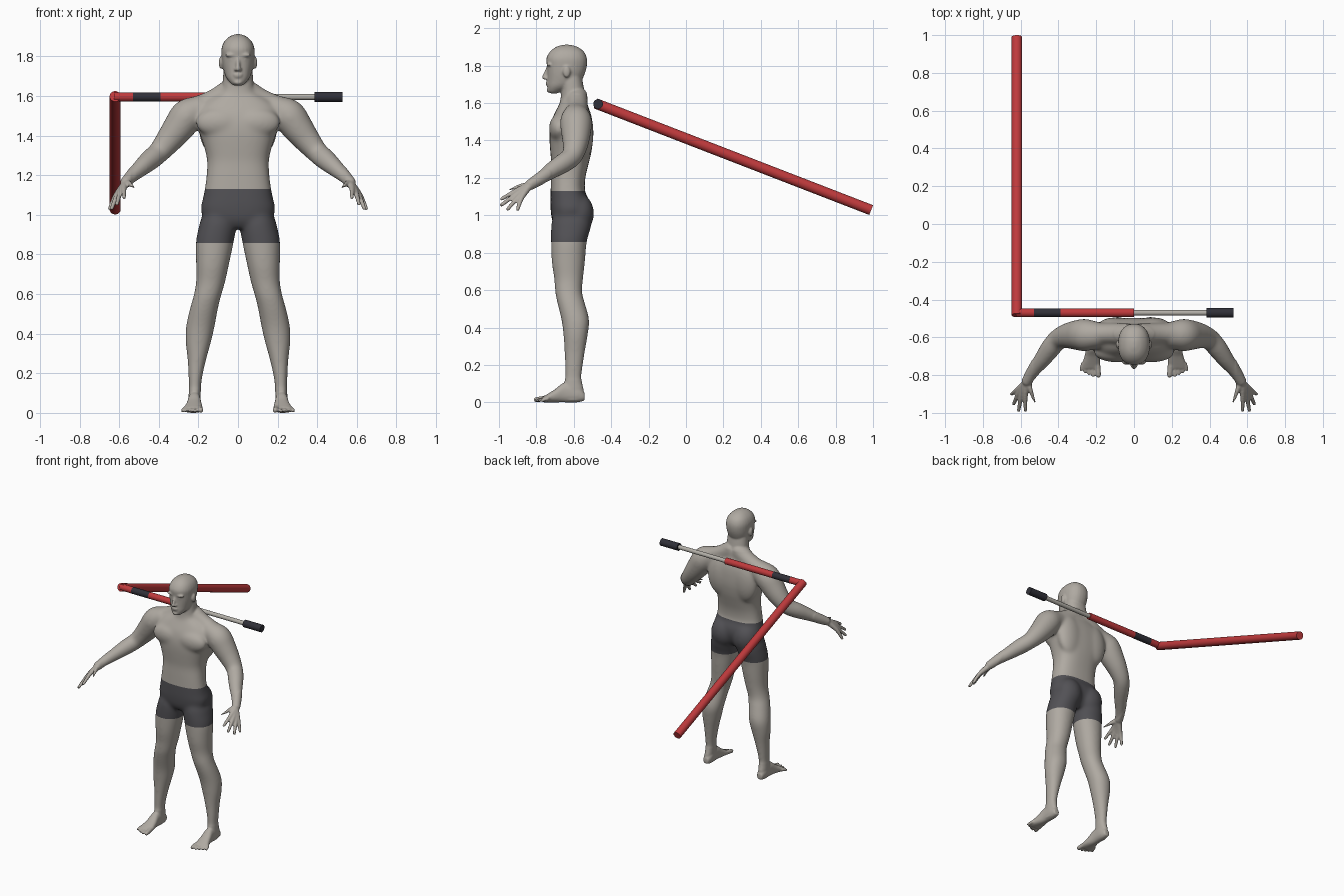
import bpy, bmesh, math
from mathutils import Vector, Matrix

if "Cube" in bpy.data.objects:
    bpy.data.objects.remove(bpy.data.objects["Cube"])


def material(name, r, g, b):
    m = bpy.data.materials.new(name)
    m.use_nodes = True
    m.diffuse_color = (r, g, b, 1)
    m.node_tree.nodes["Principled BSDF"].inputs["Base Color"].default_value = (r, g, b, 1)
    return m


SKIN = material("warm grey skin", .43, .40, .36)
SHORTS = material("charcoal shorts", .085, .083, .092)
RED = material("red pole", .52, .042, .045)
BLACK = material("black grip", .03, .03, .04)
GREY = material("pale grey rod", .45, .43, .39)

body = bmesh.new()
SIDES = 28


def spline(rows, steps=4):
    """Catmull-Rom interpolation of rows of numbers."""
    v = [Vector(r) for r in rows]
    v = [v[0]] + v + [v[-1]]
    out = []
    for a, b, c, d in zip(v, v[1:], v[2:], v[3:]):
        for i in range(steps):
            t = i / steps
            out.append(b + (c - a) * (t / 2) + (a * 2 - b * 5 + c * 4 - d) * (t * t / 2)
                       + (b * 3 - a - c * 3 + d) * (t ** 3 / 2))
    return out + [v[-1]]


def skin_rings(rings):
    loops = [[body.verts.new(p) for p in ring] for ring in rings]
    for a, b in zip(loops, loops[1:]):
        for i in range(SIDES):
            j = (i + 1) % SIDES
            body.faces.new((a[i], a[j], b[j], b[i]))
    body.faces.new(loops[0][::-1])
    body.faces.new(loops[-1])


def loft(rows, side=1, along_y=False, power=2.3):
    """Rows: station, then low and high limits on the two other axes."""
    rings = []
    for s, a0, a1, b0, b1 in spline(rows):
        ring = []
        for i in range(SIDES):
            t = math.tau * i / SIDES
            c, n = math.cos(t), math.sin(t)
            a = (a0 + a1) / 2 + (a1 - a0) / 2 * math.copysign(abs(c) ** (2 / power), c)
            b = (b0 + b1) / 2 + (b1 - b0) / 2 * math.copysign(abs(n) ** (2 / power), n)
            ring.append((side * a, s, b) if along_y else (side * a, b, s))
        rings.append(ring)
    skin_rings(rings)


def column(rows, power=2.3):
    """Centred loft: height, half width, front, back."""
    loft([(z, -w, w, f, b) for z, w, f, b in rows], power=power)


def ball(x, y, z, sx, sy, sz):
    m = Matrix.Translation((x, y, z)) @ Matrix.Diagonal((sx, sy, sz, 1))
    bmesh.ops.create_uvsphere(body, u_segments=24, v_segments=14, radius=1, matrix=m)


def tube(rows, side):
    """Round limb through points with radii, with round ends."""
    pts = [(Vector((side * p[0], p[1], p[2])), p[3]) for p in spline(rows)]
    rings = []
    for i, (p, r) in enumerate(pts):
        t = (pts[min(i + 1, len(pts) - 1)][0] - pts[max(i - 1, 0)][0]).normalized()
        u = t.cross(Vector((0, 0, 1))).normalized()
        w = t.cross(u)
        rings.append([p + (u * math.cos(k) + w * math.sin(k)) * r
                      for k in (math.tau * j / SIDES for j in range(SIDES))])
    skin_rings(rings)
    for p, r in (pts[0], pts[-1]):
        ball(*p, r, r, r)


# Torso
column([(.93, .09, -.69, -.56), (.97, .165, -.715, -.53), (1.03, .188, -.724, -.512),
        (1.08, .178, -.725, -.518), (1.13, .168, -.724, -.54), (1.20, .159, -.722, -.538),
        (1.27, .156, -.72, -.522), (1.33, .168, -.725, -.507), (1.40, .19, -.73, -.497),
        (1.46, .21, -.728, -.497), (1.52, .21, -.714, -.503), (1.57, .17, -.69, -.518),
        (1.61, .10, -.67, -.54), (1.64, .05, -.66, -.55)], power=2.5)
# Neck
column([(1.57, .10, -.68, -.52), (1.65, .080, -.668, -.54),
        (1.72, .074, -.67, -.553), (1.77, .07, -.67, -.56)])
# Head
column([(1.652, .02, -.725, -.69), (1.664, .036, -.737, -.66), (1.69, .058, -.741, -.60),
        (1.72, .070, -.741, -.56), (1.76, .079, -.742, -.54), (1.80, .083, -.744, -.53),
        (1.84, .083, -.746, -.53), (1.875, .069, -.727, -.546), (1.90, .042, -.695, -.58),
        (1.912, .012, -.655, -.62)])
# Nose, lips and chin
tube([(0, -.738, 1.79, .008), (0, -.750, 1.76, .010), (0, -.757, 1.738, .013)], 1)
for s in (-1, 1):
    ball(s * .011, -.747, 1.733, .009, .011, .008)
ball(0, -.740, 1.708, .024, .010, .006)
ball(0, -.739, 1.697, .020, .010, .006)
ball(0, -.733, 1.668, .022, .012, .012)

for s in (-1, 1):
    # Brow, eye and ear
    ball(s * .034, -.731, 1.806, .032, .015, .010)
    ball(s * .032, -.727, 1.784, .014, .011, .008)
    ball(s * .086, -.638, 1.768, .011, .020, .032)
    # Chest, back, seat and shoulder muscles
    ball(s * .090, -.680, 1.465, .125, .053, .075)
    ball(s * .100, -.55, 1.44, .10, .056, .15)
    ball(s * .088, -.572, 1.01, .092, .081, .105)
    tube([(.03, -.585, 1.63, .06), (.13, -.58, 1.575, .055), (.24, -.585, 1.525, .06)], s)
    # Arm
    tube([(.20, -.588, 1.53, .072), (.255, -.588, 1.50, .086), (.30, -.588, 1.44, .080),
          (.35, -.592, 1.375, .068), (.40, -.61, 1.315, .056), (.44, -.655, 1.28, .054),
          (.48, -.71, 1.245, .047), (.53, -.775, 1.20, .036), (.565, -.83, 1.165, .029)], s)
    # Hand: each finger runs from the wrist over the knuckle to the tip
    for knuckle, tip in (((.575, -.905, 1.133), (.575, -.985, 1.088)),
                         ((.594, -.905, 1.115), (.611, -.987, 1.055)),
                         ((.609, -.893, 1.101), (.637, -.953, 1.033)),
                         ((.619, -.878, 1.094), (.647, -.900, 1.032)),
                         ((.543, -.885, 1.155), (.524, -.945, 1.137))):
        wrist = Vector((.568, -.838, 1.158)).lerp(Vector(knuckle), .12)
        tube([(*wrist, .020), (*knuckle, .0135), (*tip, .0098)], s)
    # Leg
    loft([(1.04, .05, .15, -.69, -.56), (.98, .012, .186, -.715, -.51),
          (.93, .010, .20, -.722, -.51), (.86, .022, .213, -.722, -.53),
          (.75, .045, .212, -.718, -.54), (.66, .065, .212, -.705, -.55),
          (.59, .085, .225, -.70, -.555), (.53, .10, .242, -.688, -.54),
          (.44, .117, .262, -.666, -.517), (.36, .135, .265, -.656, -.525),
          (.27, .16, .255, -.65, -.54), (.18, .18, .25, -.648, -.553),
          (.12, .187, .248, -.648, -.558), (.06, .19, .25, -.66, -.546),
          (.01, .195, .245, -.66, -.55)], s, power=2.1)
    # Foot and toes
    loft([(-.542, .20, .24, .01, .05), (-.58, .188, .25, 0, .09), (-.65, .188, .252, 0, .105),
          (-.70, .182, .262, 0, .07), (-.74, .178, .274, 0, .045),
          (-.765, .182, .274, 0, .03)], s, along_y=True)
    tube([(.194, -.745, .022, .016), (.188, -.80, .014, .014)], s)
    for i in range(4):
        x = .217 + .018 * i
        tube([(x, -.74, .02, .011), (x + .003 * i, -.803 + .011 * i, .011, .009)], s)

# Fuse the body parts into one surface
raw = bpy.data.meshes.new("body_parts")
body.to_mesh(raw)
body.free()
helper = bpy.data.objects.new("body_parts", raw)
bpy.context.collection.objects.link(helper)
fuse = helper.modifiers.new("fuse", "REMESH")
fuse.mode, fuse.voxel_size = "VOXEL", .0058
bpy.context.view_layer.update()
mesh = bpy.data.meshes.new_from_object(helper.evaluated_get(bpy.context.evaluated_depsgraph_get()))
bpy.data.objects.remove(helper)
mesh.materials.clear()
mesh.materials.append(SKIN)
mesh.materials.append(SHORTS)

# Soften muscles strongly, and the face, hands and feet lightly
bm = bmesh.new()
bm.from_mesh(mesh)
soft = [v for v in bm.verts if abs(v.co.x) < .54 and .12 < v.co.z < 1.65]
for verts, times in ((soft, 30), (bm.verts[:], 2)):
    for _ in range(times):
        bmesh.ops.smooth_vert(bm, verts=verts, factor=.5,
                              use_axis_x=True, use_axis_y=True, use_axis_z=True)

# Shorts: cut clean edges at hem and waist, then colour between them
HEM, WAIST = .857, 1.13
for z in (HEM, WAIST):
    bmesh.ops.bisect_plane(bm, geom=bm.verts[:] + bm.edges[:] + bm.faces[:],
                           plane_co=(0, 0, z), plane_no=(0, 0, 1))
for f in bm.faces:
    c = f.calc_center_median()
    f.material_index = int(HEM < c.z < WAIST and abs(c.x) < .33)
    f.smooth = True
bm.to_mesh(mesh)
bm.free()
man = bpy.data.objects.new("man", mesh)
bpy.context.collection.objects.link(man)


# Jointed pole behind the shoulders
def rod(name, start, end, radius, mat):
    a, b = Vector(start), Vector(end)
    bpy.ops.mesh.primitive_cylinder_add(vertices=32, radius=radius, depth=(b - a).length,
                                        location=(a + b) / 2)
    o = bpy.context.object
    o.name = name
    o.rotation_euler = (b - a).to_track_quat("Z", "Y").to_euler()
    o.data.materials.append(mat)
    bpy.ops.object.shade_smooth_by_angle()


for name, x0, x1, radius, mat in (("bar_end", -.625, -.53, .023, RED),
                                  ("inner_grip", -.53, -.39, .0235, BLACK),
                                  ("bar_sleeve", -.39, 0, .023, RED),
                                  ("thin_rod", 0, .39, .015, GREY),
                                  ("outer_grip", .385, .527, .026, BLACK)):
    rod(name, (x0, -.47, 1.595), (x1, -.47, 1.595), radius, mat)
rod("long_pole", (-.62, -.483, 1.598), (-.62, .99, 1.028), .028, RED)
